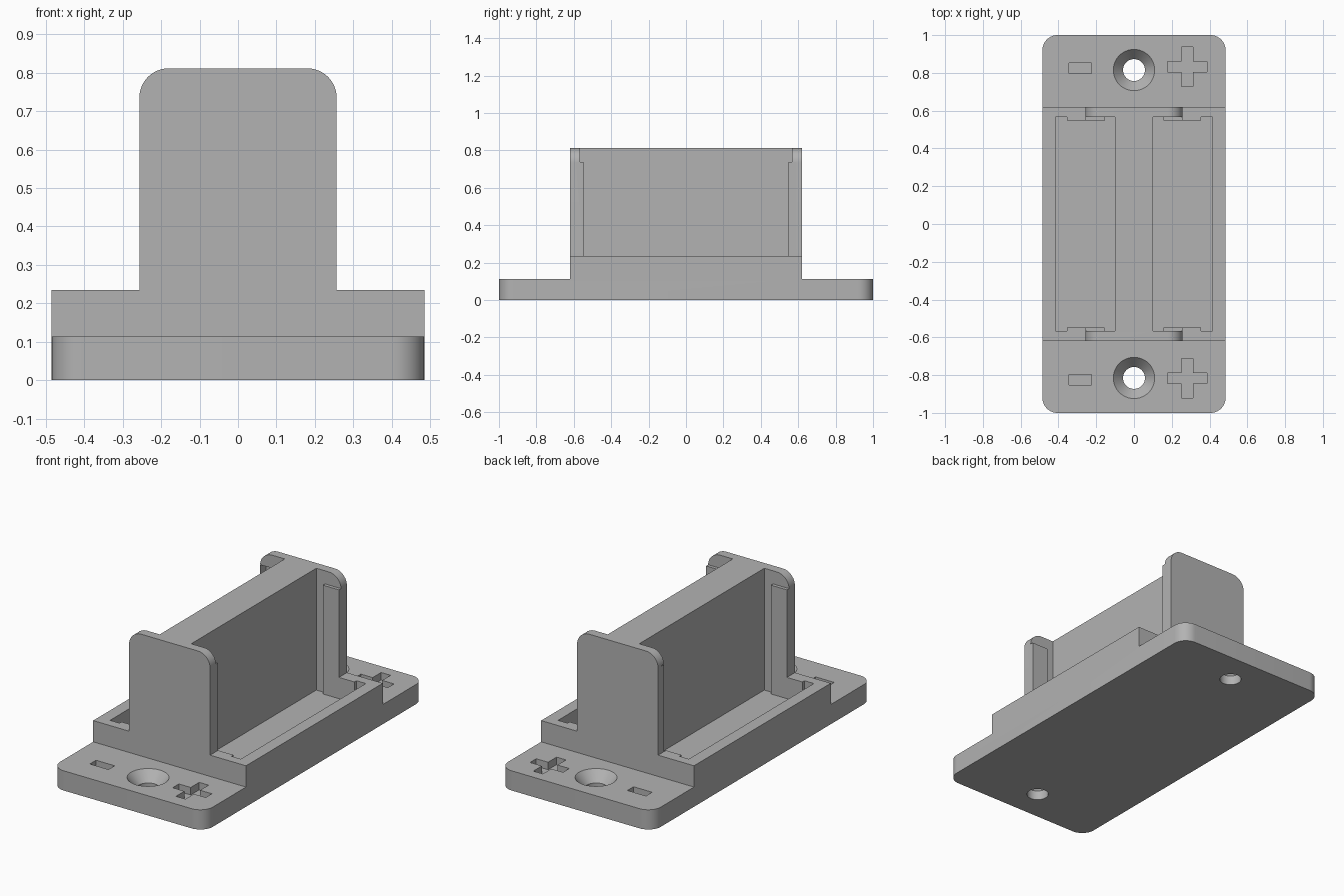
import bpy
import bmesh
import math
from mathutils import Matrix, Vector

cube = bpy.data.objects.get("Cube")
if cube:
    bpy.data.objects.remove(cube, do_unlink=True)

grey = bpy.data.materials.new("plain grey")
grey.use_nodes = True
colour = (0.45, 0.45, 0.45, 1)
grey.diffuse_color = colour
grey.node_tree.nodes["Principled BSDF"].inputs["Base Color"].default_value = colour


def finish(bm, name):
    mesh = bpy.data.meshes.new(name)
    bm.to_mesh(mesh)
    bm.free()
    mesh.materials.append(grey)
    obj = bpy.data.objects.new(name, mesh)
    bpy.context.collection.objects.link(obj)
    return obj


def box(name, x, y, z, radius=0, rounded=None):
    """Box from (low, high) ranges; edges accepted by `rounded` are rounded."""
    lows, highs = Vector((x[0], y[0], z[0])), Vector((x[1], y[1], z[1]))
    bm = bmesh.new()
    bmesh.ops.create_cube(bm, size=1, matrix=Matrix.Translation((lows + highs) / 2)
                          @ Matrix.Diagonal((*(highs - lows), 1)))
    if rounded:
        edges = [e for e in bm.edges if rounded(*(v.co for v in e.verts))]
        bmesh.ops.bevel(bm, geom=edges, offset=radius, segments=12,
                        profile=0.5, affect='EDGES')
    return finish(bm, name)


def cone(name, centre, z, r_low, r_high):
    bm = bmesh.new()
    bmesh.ops.create_cone(bm, cap_ends=True, segments=64, radius1=r_low, radius2=r_high,
                          depth=z[1] - z[0],
                          matrix=Matrix.Translation((*centre, sum(z) / 2)))
    return finish(bm, name)


def combine(target, tool, operation):
    """Apply a boolean and discard the tool object."""
    mod = target.modifiers.new(operation, 'BOOLEAN')
    mod.operation, mod.solver, mod.object = operation, 'EXACT', tool
    graph = bpy.context.evaluated_depsgraph_get()
    mesh = bpy.data.meshes.new_from_object(target.evaluated_get(graph))
    target.modifiers.clear()
    target.data = mesh
    bpy.data.objects.remove(tool, do_unlink=True)


def span(a, b, side):
    return tuple(sorted((a * side, b * side)))


HALF_W, FLANGE, STEP, TOP = 0.485, 0.113, 0.235, 0.812
END, INNER, WALL = 0.62, 0.567, 0.1

# Mounting flange with rounded corners and the raised block
body = box("battery_holder_body", (-HALF_W, HALF_W), (-1, 1), (0, FLANGE), 0.08,
           lambda a, b: abs(a.z - b.z) > 0.01)
combine(body, box("block", (-HALF_W, HALF_W), (-END, END), (0.05, STEP)), 'UNION')

# Long pocket on each side of the centre
for side in (-1, 1):
    pocket = box("pocket", span(WALL, 0.415, side), (-INNER, INNER), (FLANGE, 0.4))
    combine(body, pocket, 'DIFFERENCE')

# Divider wall
combine(body, box("divider_wall", (-WALL, WALL), (-0.6, 0.6), (0.08, TOP)), 'UNION')

for end in (-1, 1):
    # End plate with rounded top corners
    plate = box("end_plate", (-0.257, 0.257), span(INNER, END, end), (0.16, TOP), 0.077,
                lambda a, b: min(a.z, b.z) > 0.5 and abs(a.y - b.y) > 0.01)
    combine(body, plate, 'UNION')

    # L-shaped contact pads on the inside of the plate
    for side in (-1, 1):
        foot = box("pad_foot", span(0.155, 0.355, side), span(0.548, 0.59, end), (0.08, STEP))
        combine(body, foot, 'UNION')
        upright = box("pad_upright", span(0.155, 0.257, side), span(0.548, 0.59, end),
                      (0.15, 0.737))
        combine(body, upright, 'UNION')

    # Countersunk screw hole
    centre = (0, 0.815 * end)
    combine(body, cone("screw_hole", centre, (-0.05, 0.2), 0.058, 0.058), 'DIFFERENCE')
    combine(body, cone("countersink", centre, (0.045, 0.123), 0.05, 0.118), 'DIFFERENCE')

    # Engraved polarity marks
    mark_y = 0.825 * end
    plus_y = mark_y + 0.008
    marks = [((-0.343, -0.225), mark_y, 0.028),
             ((0.177, 0.387), plus_y, 0.028),
             ((0.252, 0.312), plus_y, 0.105)]
    for x, y, half in marks:
        combine(body, box("mark", x, (y - half, y + half), (0.07, 0.15)), 'DIFFERENCE')

# Tidy coplanar seams and smooth the curved corners
bm = bmesh.new()
bm.from_mesh(body.data)
bmesh.ops.remove_doubles(bm, verts=bm.verts, dist=0.0001)
bmesh.ops.dissolve_limit(bm, angle_limit=math.radians(0.5), verts=bm.verts, edges=bm.edges)
bm.to_mesh(body.data)
bm.free()

bpy.ops.object.select_all(action='DESELECT')
body.select_set(True)
bpy.context.view_layer.objects.active = body
bpy.ops.object.shade_smooth_by_angle(angle=math.radians(30))
